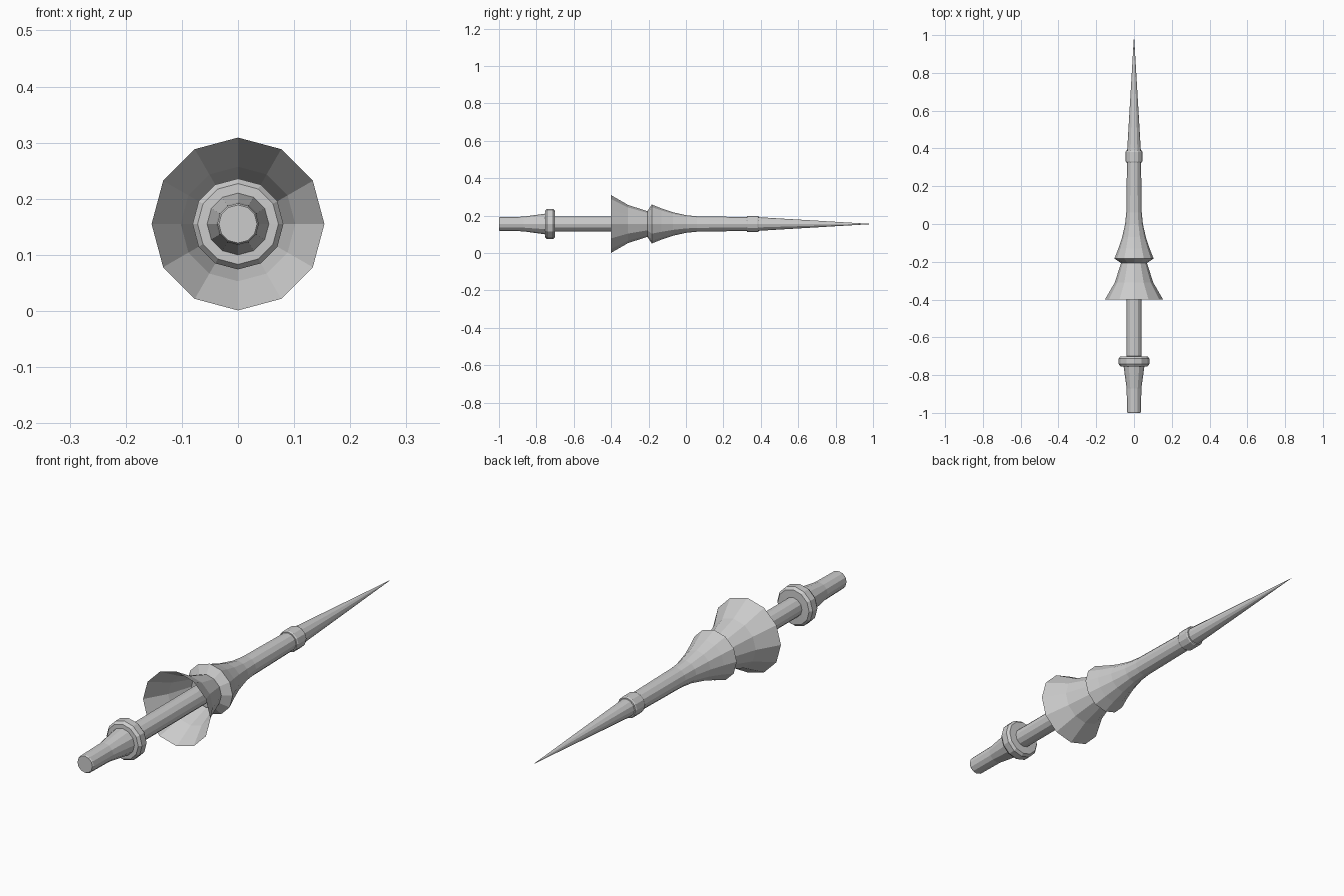
import bpy, bmesh
from math import cos, sin, tau

SIDES = 12
AXIS_Z = 0.155

cube = bpy.data.objects.get("Cube")
if cube:
    bpy.data.objects.remove(cube, do_unlink=True)

steel = bpy.data.materials.new("grey_steel")
steel.use_nodes = True
GREY = (0.6, 0.6, 0.6, 1)
steel.diffuse_color = GREY
bsdf = next(n for n in steel.node_tree.nodes if n.type == 'BSDF_PRINCIPLED')
bsdf.inputs["Base Color"].default_value = GREY


def lathe(name, profile, cap_front=False, cap_back=False):
    """Turn (y, radius) points around the lance axis; radius 0 makes a tip."""
    bm = bmesh.new()
    rings = []
    for y, r in profile:
        count = SIDES if r > 0 else 1
        rings.append([bm.verts.new((r * cos(tau * i / SIDES), y,
                                    AXIS_Z + r * sin(tau * i / SIDES)))
                      for i in range(count)])
    for a, b in zip(rings, rings[1:]):
        for i in range(SIDES):
            j = (i + 1) % SIDES
            if len(b) == 1:
                bm.faces.new((a[j], a[i], b[0]))
            else:
                bm.faces.new((a[j], a[i], b[i], b[j]))
    if cap_front:
        bm.faces.new(rings[0])
    if cap_back:
        bm.faces.new(rings[-1][::-1])
    mesh = bpy.data.meshes.new(name)
    bm.to_mesh(mesh)
    bm.free()
    mesh.materials.append(steel)
    obj = bpy.data.objects.new(name, mesh)
    bpy.context.collection.objects.link(obj)
    return obj


# Flared butt end with a bevelled edge
lathe("butt", [(-1.0, 0.034), (-0.994, 0.037), (-0.87, 0.039),
               (-0.755, 0.055), (-0.74, 0.055)], cap_front=True)

# Rounded ring between butt and grip
lathe("pommel_ring", [(-0.755, 0.05), (-0.754, 0.072), (-0.742, 0.081),
                      (-0.712, 0.081), (-0.701, 0.072), (-0.7, 0.035)])

# Straight grip running into the guard
lathe("grip", [(-0.74, 0.04), (-0.19, 0.04)], cap_back=True)

# Open flared hand guard
lathe("hand_guard", [(-0.4, 0.154), (-0.31, 0.102), (-0.205, 0.068)])

# Shoulder tapering into the long shaft
lathe("shaft", [(-0.208, 0.066), (-0.183, 0.104), (-0.13, 0.083),
                (-0.07, 0.063), (0.0, 0.047), (0.06, 0.041),
                (0.34, 0.037)], cap_front=True)

# Narrow ferrule under the point
lathe("ferrule", [(0.325, 0.034), (0.326, 0.041), (0.332, 0.044),
                  (0.382, 0.044), (0.388, 0.041), (0.389, 0.034)])

# Long sharp point
lathe("point", [(0.36, 0.038), (1.0, 0)])
